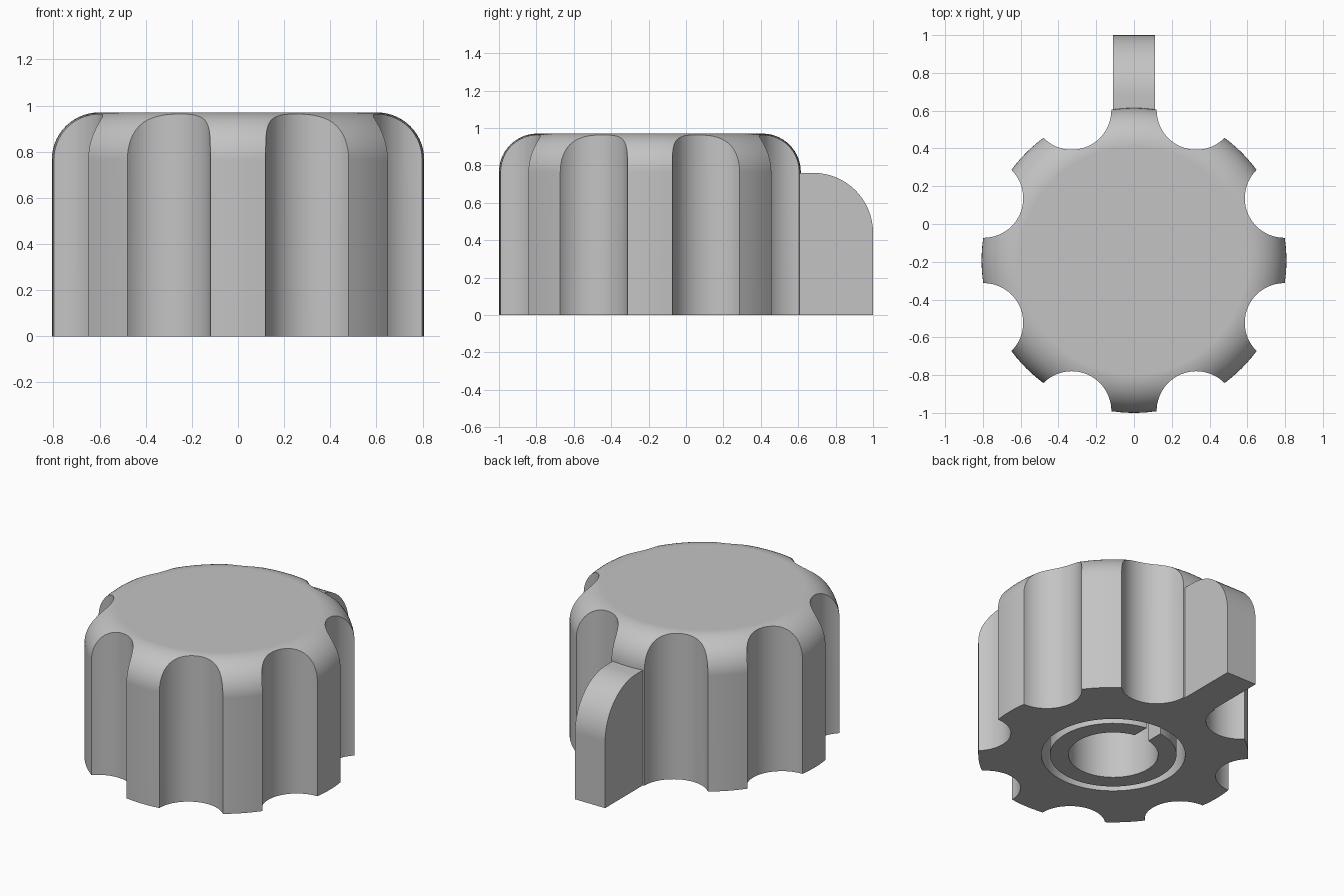
import bpy
import bmesh
from math import sin, cos, pi, radians

cube = bpy.data.objects.get("Cube")
if cube:
    bpy.data.objects.remove(cube, do_unlink=True)

CY = -0.193            # knob axis
R, H, FILLET = 0.807, 0.97, 0.205

grey = bpy.data.materials.new("plain_grey")
grey.use_nodes = True
grey.diffuse_color = (0.55, 0.55, 0.55, 1)
grey.node_tree.nodes["Principled BSDF"].inputs["Base Color"].default_value = (0.55, 0.55, 0.55, 1)


def finish(name, bm):
    bmesh.ops.recalc_face_normals(bm, faces=bm.faces)
    mesh = bpy.data.meshes.new(name)
    bm.to_mesh(mesh)
    bm.free()
    mesh.materials.append(grey)
    obj = bpy.data.objects.new(name, mesh)
    bpy.context.collection.objects.link(obj)
    return obj


def lathe(name, profile, steps=128, closed=False):
    """Revolve (radius, z) points about the knob axis, capping open ends."""
    bm = bmesh.new()
    rings = [[bm.verts.new((r * cos(2 * pi * i / steps), CY + r * sin(2 * pi * i / steps), z))
              for i in range(steps)] for r, z in profile]
    pairs = list(zip(rings, rings[1:]))
    if closed:
        pairs.append((rings[-1], rings[0]))
    else:
        bm.faces.new(rings[0])
        bm.faces.new(rings[-1])
    for a, b in pairs:
        for i in range(steps):
            j = (i + 1) % steps
            bm.faces.new((a[i], a[j], b[j], b[i]))
    return finish(name, bm)


def prism(name, outline, offset):
    """Extrude a closed outline of 3D points along offset."""
    bm = bmesh.new()
    face = bm.faces.new([bm.verts.new(p) for p in outline])
    result = bmesh.ops.extrude_face_region(bm, geom=[face])
    moved = [v for v in result["geom"] if isinstance(v, bmesh.types.BMVert)]
    bmesh.ops.translate(bm, verts=moved, vec=offset)
    return finish(name, bm)


def combine(target, other, operation):
    mod = target.modifiers.new(other.name, "BOOLEAN")
    mod.operation, mod.solver, mod.object = operation, "EXACT", other
    bpy.context.view_layer.objects.active = target
    bpy.ops.object.modifier_apply(modifier=mod.name)
    bpy.data.objects.remove(other, do_unlink=True)


def arc(cx, cz, r, steps):
    """Quarter arc from the outer side up to the top."""
    return [(cx + r * cos(pi / 2 * i / steps), cz + r * sin(pi / 2 * i / steps))
            for i in range(steps + 1)]


# Round body with a filleted top edge
knob = lathe("knob_body", [(R, 0)] + arc(R - FILLET, H - FILLET, FILLET, 14))

# Eight grip flutes
for k in range(8):
    a = radians(22.5 + 45 * k)
    cx, cy, r = 0.862 * cos(a), CY + 0.862 * sin(a), 0.21
    ring = [(cx + r * cos(2 * pi * i / 64), cy + r * sin(2 * pi * i / 64), -0.1) for i in range(64)]
    combine(knob, prism("flute", ring, (0, 0, 1.3)), "DIFFERENCE")

# Pointer tab at the back
side = [(0.5, 0)] + [(1, 0)] + arc(0.68, 0.44, 0.32, 16) + [(0.5, 0.76)]
combine(knob, prism("pointer_tab", [(-0.11, y, z) for y, z in side], (0.22, 0, 0)), "UNION")

# Shaft socket underneath: bore, ring groove and key slot
DEPTH = 0.6
combine(knob, lathe("bore", [(0.268, -0.1), (0.268, DEPTH)], 96), "DIFFERENCE")
groove = [(0.378, -0.1), (0.43, -0.1), (0.43, DEPTH), (0.378, DEPTH)]
combine(knob, lathe("groove", groove, 96, closed=True), "DIFFERENCE")
slot = [(-0.053, CY + 0.2, -0.1), (0.053, CY + 0.2, -0.1),
        (0.053, CY + 0.4, -0.1), (-0.053, CY + 0.4, -0.1)]
combine(knob, prism("slot", slot, (0, 0, DEPTH + 0.1)), "DIFFERENCE")

# Smooth curves, crisp edges
bpy.ops.object.select_all(action="DESELECT")
knob.select_set(True)
bpy.context.view_layer.objects.active = knob
bpy.ops.object.shade_smooth_by_angle(angle=radians(25))
normals = knob.modifiers.new("flat_top_normals", "WEIGHTED_NORMAL")
normals.keep_sharp = True
